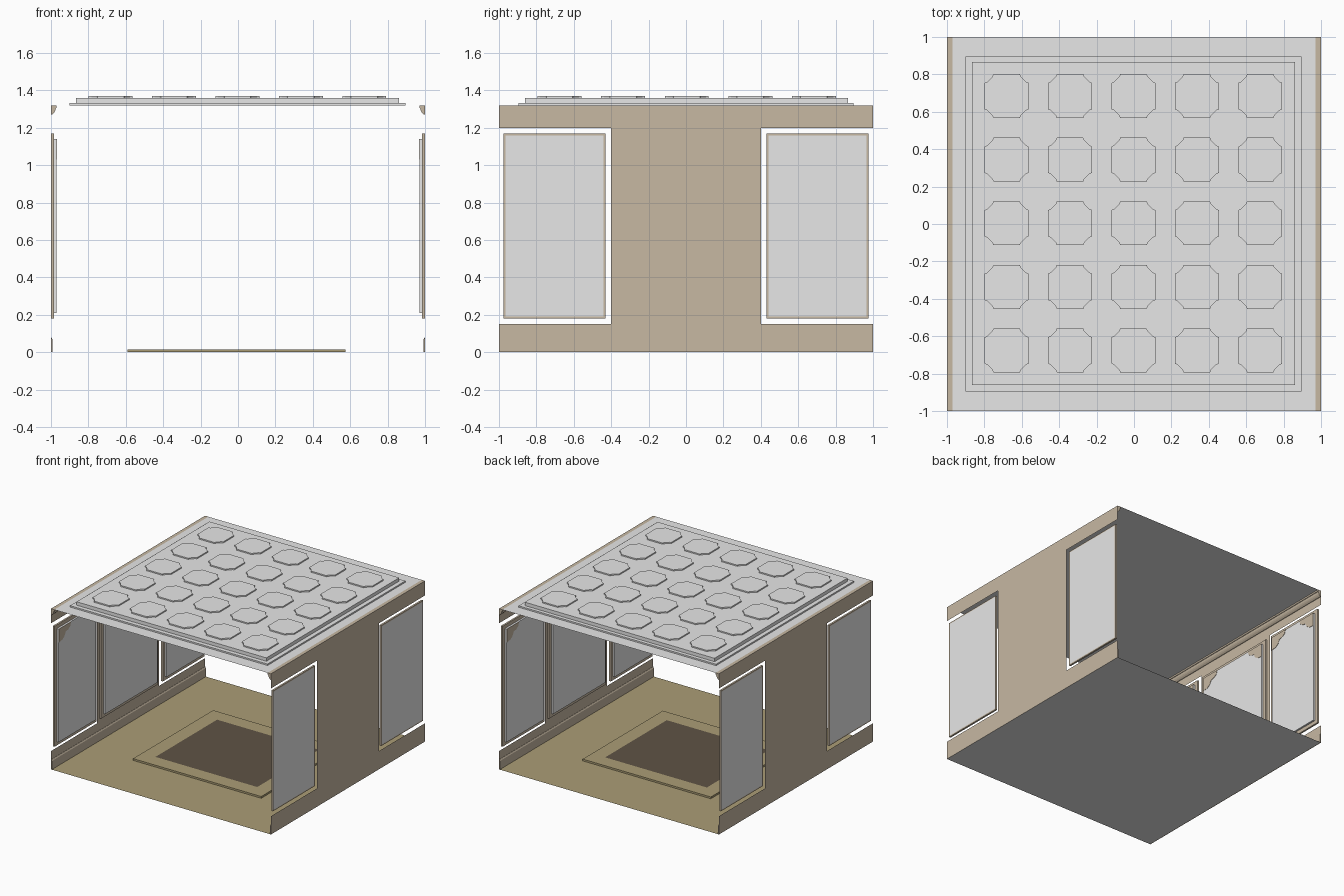
import bpy, bmesh

if "Cube" in bpy.data.objects:
    bpy.data.objects.remove(bpy.data.objects["Cube"])


def material(name, rgb):
    m = bpy.data.materials.new(name)
    m.diffuse_color = (*rgb, 1)
    m.use_nodes = True
    m.node_tree.nodes["Principled BSDF"].inputs["Base Color"].default_value = m.diffuse_color
    return m


GREY = material("plain_grey", (0.80, 0.80, 0.80))
TAN = material("wall_tan", (0.57, 0.48, 0.365))
OLIVE = material("floor_olive", (0.41, 0.34, 0.18))
BROWN = material("rug_brown", (0.115, 0.088, 0.06))


def prism(name, pts, lo, hi, axis, mat):
    """Extrude a 2D outline from lo to hi along an axis (lo == hi gives a flat sheet)."""
    place = {
        "x": lambda a, b, t: (t, a, b),
        "y": lambda a, b, t: (a, t, b),
        "z": lambda a, b, t: (a, b, t),
    }[axis]
    bm = bmesh.new()
    low = [bm.verts.new(place(a, b, lo)) for a, b in pts]
    bm.faces.new(low)
    if lo != hi:
        top = [bm.verts.new(place(a, b, hi)) for a, b in pts]
        bm.faces.new(top)
        n = len(pts)
        for i in range(n):
            j = (i + 1) % n
            bm.faces.new((low[i], low[j], top[j], top[i]))
        bmesh.ops.recalc_face_normals(bm, faces=bm.faces)
    me = bpy.data.meshes.new(name)
    bm.to_mesh(me)
    bm.free()
    me.materials.append(mat)
    ob = bpy.data.objects.new(name, me)
    bpy.context.collection.objects.link(ob)
    return ob


def rect(a, b):
    return [(a[0], b[0]), (a[1], b[0]), (a[1], b[1]), (a[0], b[1])]


def box(name, x, y, z, mat):
    return prism(name, rect(x, y), z[0], z[1], "z", mat)


# floor: grey sheet with an olive covering laid around the rug
RUG_X, RUG_Y = (-0.59, 0.575), (-0.52, 0.52)
box("floor_base", (-1, 1), (-1, 1), (0, 0), GREY)
for x, y in (((-1, 1), (-1, RUG_Y[0])), ((-1, 1), (RUG_Y[1], 1)),
             ((-1, RUG_X[0]), RUG_Y), ((RUG_X[1], 1), RUG_Y)):
    box("floor_cover", x, y, (0.0002, 0.0002), OLIVE)

# rug: olive slab with a thin brown centre
box("rug", RUG_X, RUG_Y, (0.0002, 0.015), OLIVE)
box("rug_centre", (-0.47, 0.455), (-0.40, 0.40), (0.0152, 0.0152), BROWN)

# stepped ceiling
box("ceiling", (-0.97, 0.97), (-1, 1), (1.32, 1.32), GREY)
box("ceiling_step_lower", (-0.90, 0.895), (-0.895, 0.895), (1.3201, 1.332), GREY)
box("ceiling_step_upper", (-0.865, 0.86), (-0.86, 0.865), (1.332, 1.36), GREY)


# ceiling coffers: squares with notched, cut corners
def coffer_outline(cx, cy, h=0.1175):
    cut = [(h, h - 0.047), (h - 0.014, h - 0.041), (h - 0.041, h - 0.014), (h - 0.047, h)]
    pts = []
    for _ in range(4):
        pts += [(cx + x, cy + y) for x, y in cut]
        cut = [(-y, x) for x, y in cut]
    return pts


for i in range(5):
    for j in range(5):
        c = coffer_outline(-0.003 + 0.339 * (i - 2), 0.004 + 0.34 * (j - 2))
        prism("ceiling_coffer", c, 1.36, 1.37, "z", GREY)

# scalloped corner bracket, offsets from a top corner of a pane
BRACKET = [(0, 0), (0.16, 0), (0.15, -0.03), (0.125, -0.048), (0.09, -0.055),
           (0.075, -0.085), (0.045, -0.105), (0, -0.11)]


def window(side, y0, y1, open_back):
    """Framed pane on one side wall; open_back adds the outside glass."""
    def plate(name, x, y, z, mat):
        return prism(name, rect(y, z), side * x[0], side * x[1], "x", mat)

    a, b = y0 + 0.03, y1 - 0.03
    # frame ring: two posts and two rails
    for z in ((0.18, 0.21), (1.14, 1.17)):
        plate("frame_rail", (0.985, 0.9995), (y0, y1), z, TAN)
    for y in ((y0, a), (b, y1)):
        plate("frame_post", (0.985, 0.9995), y, (0.21, 1.14), TAN)
    plate("window_pane", (0.970, 0.985), (a, b), (0.21, 1.14), GREY)
    for corner, d in ((a, 1), (b, -1)):
        pts = [(corner + d * u, 1.14 + v) for u, v in BRACKET]
        prism("window_bracket", pts, side * 0.9675, side * 0.970, "x", TAN)
    if open_back:
        plate("frame_backing", (0.9995, 0.9995), (a, b), (0.21, 1.14), TAN)
        plate("outer_glass", (1, 1), (y0 + 0.01, y1 - 0.01), (0.19, 1.16), GREY)


for s in (-1, 1):
    # side wall with an opening at each end
    for name, y, z in (("wall_lower", (-1, 1), (0, 0.15)),
                       ("wall_middle", (-0.4, 0.4), (0.15, 1.2)),
                       ("wall_upper", (-1, 1), (1.2, 1.32))):
        prism(name, rect(y, z), s, s, "x", TAN)
    # baseboard and crown moulding
    prism("baseboard", [(s, 0), (s * 0.992, 0), (s * 0.992, 0.07), (s * 0.998, 0.08), (s, 0.08)],
          -1, 1, "y", TAN)
    crown = [(1, 1.27), (0.992, 1.272), (0.984, 1.28), (0.978, 1.29),
             (0.974, 1.305), (0.97, 1.307), (0.97, 1.32), (1, 1.32)]
    prism("crown_moulding", [(s * x, z) for x, z in crown], -1, 1, "y", TAN)
    # two end windows and the blind middle panel
    window(s, -0.975, -0.43, True)
    window(s, 0.43, 0.975, True)
    window(s, -0.37, 0.37, False)
